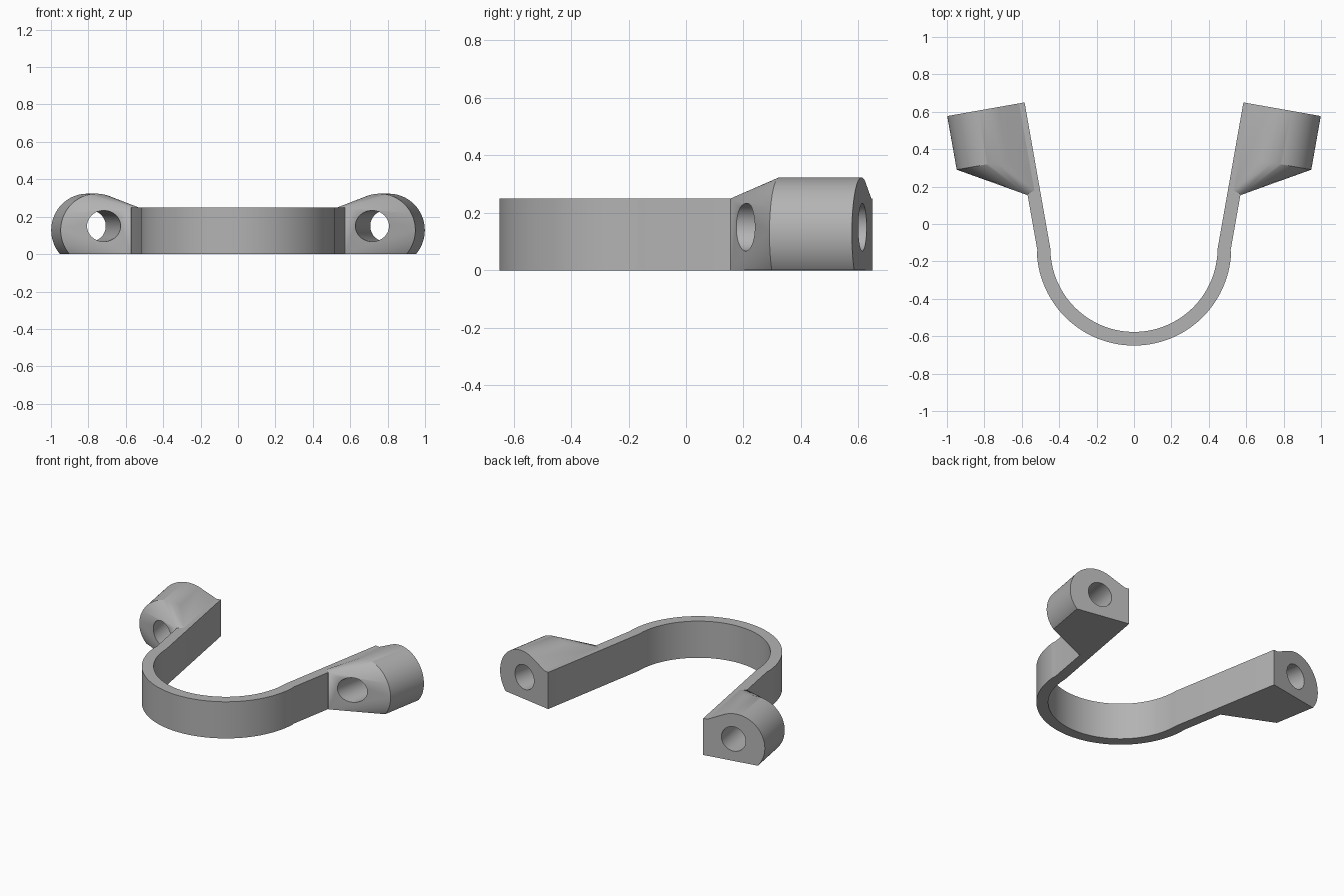
import bpy, bmesh
from math import sin, cos, radians
from mathutils import Vector, Matrix

if "Cube" in bpy.data.objects:
    bpy.data.objects.remove(bpy.data.objects["Cube"], do_unlink=True)

TILT = radians(10)
CORNER = Vector((0.585, 0.65))      # inner rear corner of the left arm
ARM_THICK, ARM_LENGTH, ARM_HEIGHT = 0.07, 0.79, 0.25
RING_Y, RING_OUT, RING_IN = -0.13, 0.52, 0.447
BOSS_U, BOSS_Z, BOSS_R, BOSS_DEPTH = 0.225, 0.128, 0.195, 0.291
HOLE_U, HOLE_Z, HOLE_R = 0.207, 0.15, 0.083

grey = bpy.data.materials.new("plain grey")
grey.use_nodes = True
colour = (0.45, 0.45, 0.45, 1)
grey.diffuse_color = colour
grey.node_tree.nodes["Principled BSDF"].inputs["Base Color"].default_value = colour


def place(side, u, d, z=0):
    """Arm frame: u is outward across the arm, d is forward from its rear end."""
    x = CORNER.x + u * cos(TILT) - d * sin(TILT)
    y = CORNER.y - u * sin(TILT) - d * cos(TILT)
    return Vector((side * x, y, z))


def finish(name, bm):
    bmesh.ops.recalc_face_normals(bm, faces=bm.faces)
    mesh = bpy.data.meshes.new(name)
    bm.to_mesh(mesh)
    bm.free()
    mesh.materials.append(grey)
    obj = bpy.data.objects.new(name, mesh)
    bpy.context.collection.objects.link(obj)
    return obj


def smooth(obj):
    bpy.ops.object.select_all(action="DESELECT")
    obj.select_set(True)
    bpy.context.view_layer.objects.active = obj
    bpy.ops.object.shade_smooth_by_angle(angle=radians(25))


# Strap: a half ring with two splayed arms, extruded upwards
def strap_edge(u, radius):
    steps = 64
    arc = [Vector((radius * cos(a), RING_Y + radius * sin(a), 0))
           for a in (radians(-3 - 174 * i / steps) for i in range(steps + 1))]
    return ([place(1, u, 0), place(1, u, ARM_LENGTH)] + arc
            + [place(-1, u, ARM_LENGTH), place(-1, u, 0)])


bm = bmesh.new()
outer = [bm.verts.new(p) for p in strap_edge(ARM_THICK, RING_OUT)]
inner = [bm.verts.new(p) for p in strap_edge(0, RING_IN)]
faces = [bm.faces.new((outer[i], outer[i + 1], inner[i + 1], inner[i]))
         for i in range(len(outer) - 1)]
extruded = bmesh.ops.extrude_face_region(bm, geom=faces)
tops = [v for v in extruded["geom"] if isinstance(v, bmesh.types.BMVert)]
bmesh.ops.translate(bm, verts=tops, vec=(0, 0, ARM_HEIGHT))
smooth(finish("strap", bm))


# Bosses: round-topped barrels that taper forward into the arm
def boss(name, side):
    bm = bmesh.new()
    section = [(0.03, 0), (0.03, ARM_HEIGHT)]
    section += [(BOSS_U + BOSS_R * cos(a), BOSS_Z + BOSS_R * sin(a))
                for a in (radians(141 - 182 * i / 56) for i in range(57))]
    section = [(u, max(z, 0)) for u, z in section]
    for d in (0, BOSS_DEPTH):
        for u, z in section:
            bm.verts.new(place(side, u, d, z))
    for u, d in ((0.03, 0.472), (0.074, 0.489)):
        for z in (0, ARM_HEIGHT):
            bm.verts.new(place(side, u, d, z))
    bmesh.ops.convex_hull(bm, input=bm.verts[:])
    bmesh.ops.delete(bm, geom=[v for v in bm.verts if not v.link_faces], context="VERTS")
    bmesh.ops.dissolve_limit(bm, angle_limit=radians(0.5), verts=bm.verts, edges=bm.edges)
    body = finish(name, bm)

    # Bolt hole along the arm
    bm = bmesh.new()
    matrix = (Matrix.Translation(place(side, HOLE_U, 0.25, HOLE_Z))
              @ Matrix.Rotation(-side * TILT, 4, "Z") @ Matrix.Rotation(radians(90), 4, "X"))
    bmesh.ops.create_cone(bm, cap_ends=True, segments=48, radius1=HOLE_R,
                          radius2=HOLE_R, depth=1, matrix=matrix)
    pin = finish("hole_cutter", bm)
    cut = body.modifiers.new("bolt_hole", "BOOLEAN")
    cut.operation, cut.solver, cut.object = "DIFFERENCE", "EXACT", pin
    bpy.context.view_layer.objects.active = body
    bpy.ops.object.modifier_apply(modifier=cut.name)
    bpy.data.objects.remove(pin, do_unlink=True)
    smooth(body)


boss("left_boss", 1)
boss("right_boss", -1)
